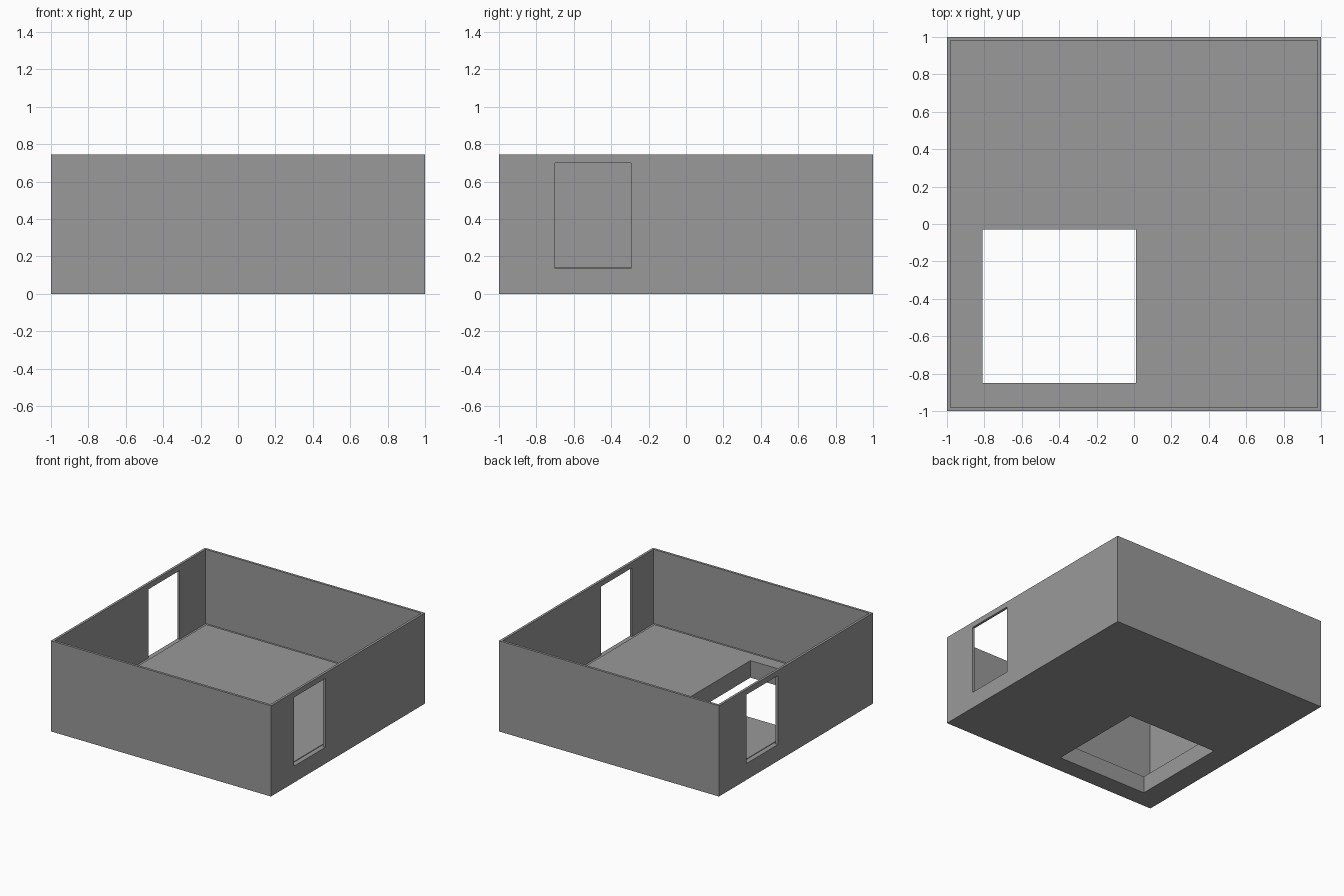
import bpy

if "Cube" in bpy.data.objects:
    bpy.data.objects.remove(bpy.data.objects["Cube"])

LEDGE, FLOOR, TOP = 0.135, 0.14, 0.745
WALL, EDGE = 0.98, 0.96     # inner wall face, raised floor edge

grey = bpy.data.materials.new("dark_grey")
grey.diffuse_color = (0.32, 0.32, 0.32, 1)
grey.use_nodes = True
grey.node_tree.nodes["Principled BSDF"].inputs["Base Color"].default_value = grey.diffuse_color


def box(name, lo, hi, cutter=False):
    mid = [(a + b) / 2 for a, b in zip(lo, hi)]
    bpy.ops.mesh.primitive_cube_add(size=1, location=mid)
    ob = bpy.context.object
    ob.name = name
    ob.scale = [b - a for a, b in zip(lo, hi)]
    bpy.ops.object.transform_apply(location=True, rotation=False, scale=True)
    ob.hide_render = cutter
    if not cutter:
        ob.data.materials.append(grey)
    return ob


def cut(ob, cutters):
    bpy.context.view_layer.objects.active = ob
    for c in cutters:
        m = ob.modifiers.new(c.name, 'BOOLEAN')
        m.operation = 'DIFFERENCE'
        m.solver = 'EXACT'
        m.object = c
        bpy.ops.object.modifier_apply(modifier=m.name)


# Thin-walled shell with a thick base slab
shell = box("outer_shell", (-1, -1, 0), (1, 1, TOP))
# Raised floor panel, set in slightly from the walls
floor = box("floor_panel", (-EDGE, -EDGE, LEDGE), (EDGE, EDGE, FLOOR))

room = box("room_cutter", (-WALL, -WALL, LEDGE), (WALL, WALL, 1), True)
# Square stairwell opening through the floor
stairwell = box("stairwell_cutter", (-0.81, -0.85, -0.2), (0.01, -0.03, 0.4), True)
# Doorways at floor level in the right and left walls
doors = [
    box("right_door_cutter", (0.9, -0.70, LEDGE), (1.2, -0.295, 0.70), True),
    box("left_door_cutter", (-1.2, 0.235, LEDGE), (-0.9, 0.64, 0.70), True),
]

cut(shell, [room, stairwell] + doors)
cut(floor, [stairwell])

# Cutters are no longer needed
for c in [room, stairwell] + doors:
    bpy.data.objects.remove(c, do_unlink=True)
